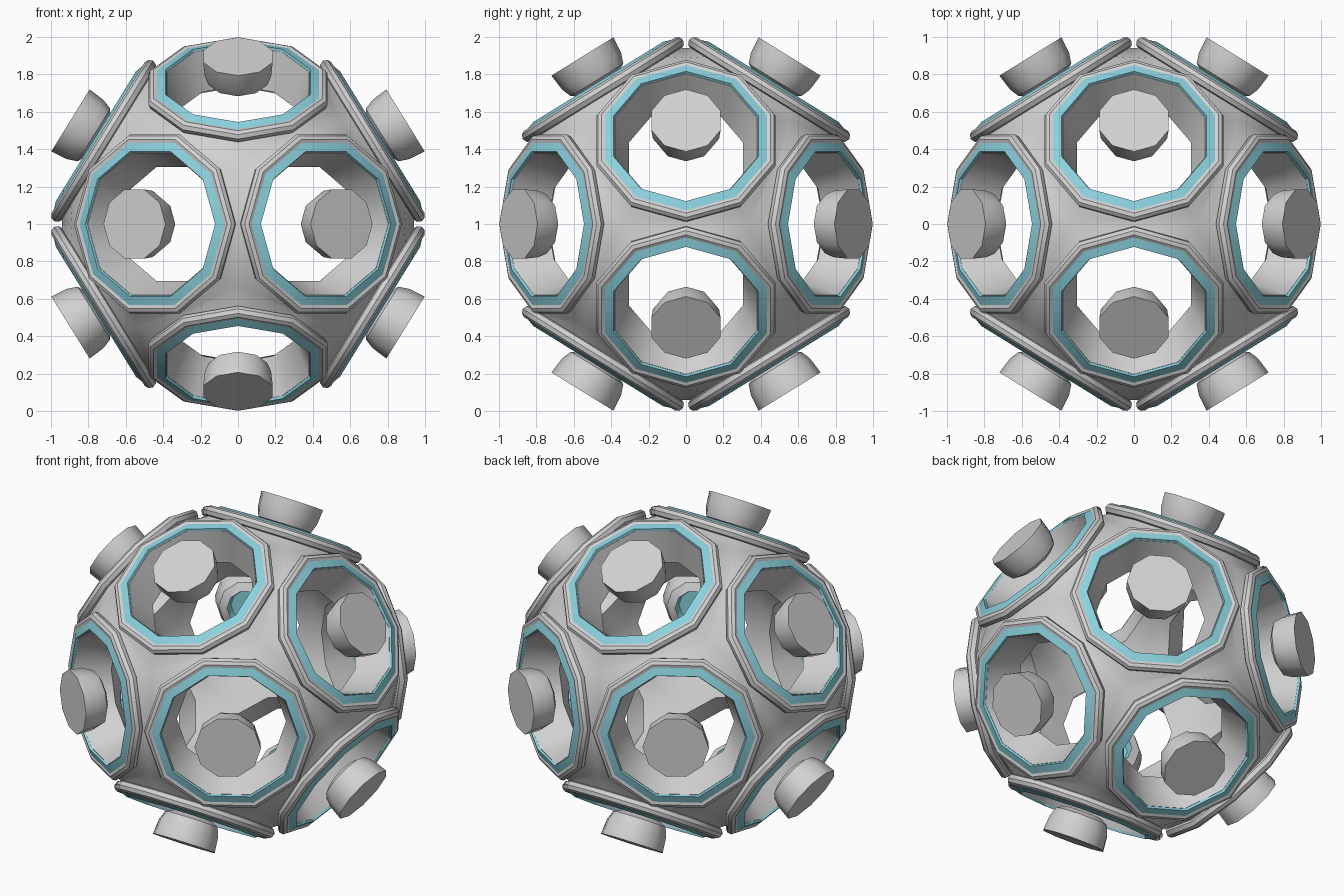
import bpy, bmesh, math
from mathutils import Vector

if "Cube" in bpy.data.objects:
    bpy.data.objects.remove(bpy.data.objects["Cube"])


def material(name, rgb):
    m = bpy.data.materials.new(name)
    m.diffuse_color = (*rgb, 1)
    m.use_nodes = True
    m.node_tree.nodes["Principled BSDF"].inputs["Base Color"].default_value = m.diffuse_color
    return m


GREY = material("light_grey", (0.64, 0.64, 0.64))
TEAL = material("pale_teal", (0.26, 0.64, 0.73))
CENTRE = Vector((0, 0, 1))
SIDES = 10

# Twelve outward axes of a dodecahedron, each with a direction to an edge middle
AXES = []
L = math.hypot(1, (1 + 5 ** 0.5) / 2)
A, B = 1 / L, (1 + 5 ** 0.5) / 2 / L
for i in range(3):
    for sa in (-1, 1):
        for sb in (-1, 1):
            n, edge = Vector((0, 0, 0)), Vector((0, 0, 0))
            n[i], n[(i + 1) % 3] = sa * A, sb * B
            edge[(i + 1) % 3] = sb
            AXES.append((n, (edge - n * edge.dot(n)).normalized()))


def ring(r, h):
    """Regular decagon at height h along the axis."""
    return [(r, h)] * SIDES


def seam(mid, corner):
    """Border shared by neighbouring faces: edge middles and corners in turn."""
    return [(mid * 0.5257, mid * 0.8507), (corner * 0.6071, corner * 0.7947)] * (SIDES // 2)


def build(name, rings, teal_spans=(), closed=False, caps=(), angle=30, mats=(GREY,)):
    """Loft the rings around all twelve axes and weld the seams."""
    bm = bmesh.new()
    for n, u in AXES:
        v = n.cross(u)
        loops = []
        for rg in rings:
            loop = []
            for k, (r, h) in enumerate(rg):
                a = math.tau * k / SIDES
                loop.append(bm.verts.new(CENTRE + n * h + (u * math.cos(a) + v * math.sin(a)) * r))
            loops.append(loop)
        spans = list(zip(loops, loops[1:]))
        if closed:
            spans.append((loops[-1], loops[0]))
        for s, (p, q) in enumerate(spans):
            for k in range(SIDES):
                j = (k + 1) % SIDES
                f = bm.faces.new((p[k], p[j], q[j], q[k]))
                f.material_index = int(s in teal_spans)
        for c, index in caps:
            bm.faces.new(loops[c]).material_index = index
    bmesh.ops.remove_doubles(bm, verts=bm.verts, dist=0.0005)
    bmesh.ops.recalc_face_normals(bm, faces=bm.faces)
    me = bpy.data.meshes.new(name)
    bm.to_mesh(me)
    bm.free()
    for m in mats:
        me.materials.append(m)
    ob = bpy.data.objects.new(name, me)
    bpy.context.collection.objects.link(ob)
    bpy.ops.object.select_all(action='DESELECT')
    ob.select_set(True)
    bpy.context.view_layer.objects.active = ob
    bpy.ops.object.shade_smooth_by_angle(angle=math.radians(angle))
    return ob


# Hollow shell with tapered decagonal openings
build("shell", [seam(0.94, 0.95), ring(0.475, 0.815), ring(0.44, 0.87), ring(0.40, 0.88),
                ring(0.32, 0.67), seam(0.735, 0.735)], angle=35)

# Rounded rim round each opening
build("opening_rims", [ring(0.465, 0.81), ring(0.493, 0.82), ring(0.504, 0.845),
                       ring(0.495, 0.868), ring(0.475, 0.879), ring(0.455, 0.876),
                       ring(0.445, 0.84)], closed=True, angle=34)

# Coloured lip inside each rim
build("accent_lips", [ring(0.457, 0.876), ring(0.408, 0.893), ring(0.40, 0.875),
                      ring(0.44, 0.865)], closed=True, mats=(TEAL,))

# Floating stud in each opening, with a recessed coloured underside
build("studs", [ring(0.195, 1.053), ring(0.186, 0.96), ring(0.165, 0.905), ring(0.115, 0.88),
                ring(0.095, 0.93)], teal_spans=(3,), caps=((0, 0), (4, 1)),
      angle=40, mats=(GREY, TEAL))
